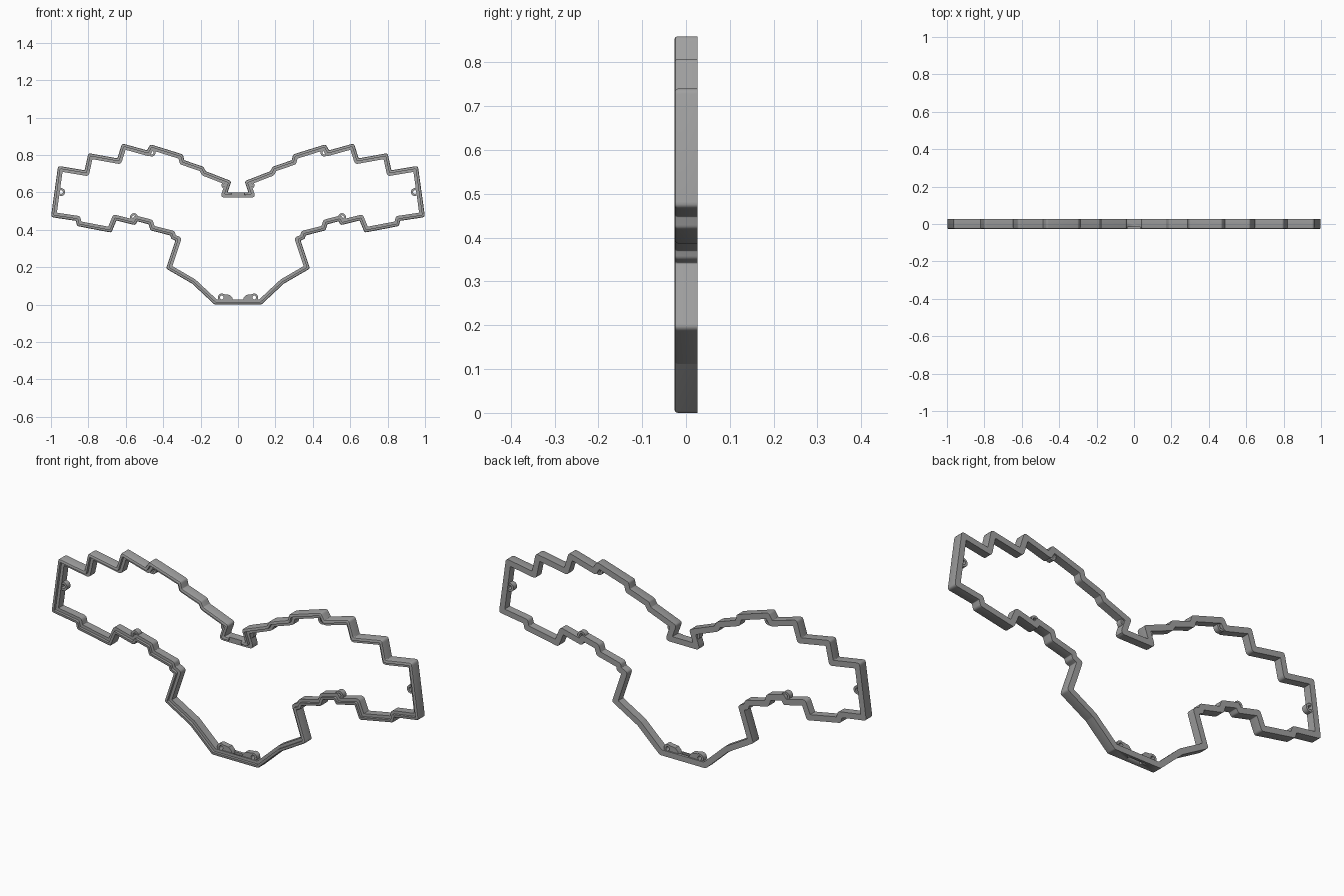
import bpy, bmesh, math
from mathutils import Vector, Matrix

cube = bpy.data.objects.get("Cube")
if cube:
    bpy.data.objects.remove(cube)

grey = bpy.data.materials.new("plain grey")
grey.use_nodes = True
colour = (0.35, 0.35, 0.35, 1)
grey.diffuse_color = colour
grey.node_tree.nodes["Principled BSDF"].inputs["Base Color"].default_value = colour

# Outer outline of the left half, bottom centre to top centre
HALF = [(.125, 0), (.245, .112), (.385, .193), (.335, .342), (.357, .352),
        (.362, .37), (.468, .397), (.479, .43), (.538, .445), (.55, .425),
        (.65, .45), (.677, .385), (.86, .42), (.867, .448), (1, .468),
        (.962, .742), (.82, .718), (.8, .81), (.645, .782), (.62, .862),
        (.487, .825), (.468, .857), (.295, .803), (.287, .772),
        (.185, .737), (.172, .713), (.035, .66), (.056, .6)]
OUTLINE = [Vector(p) for p in HALF] + [Vector((-x, z)) for x, z in reversed(HALF)]

# Wall section as (inset, y): rounded front edge, front ledge, flat back
SECTION = [(0, .026), (0, -.019), (.002, -.024), (.006, -.026), (.014, -.026),
           (.014, -.013), (.028, -.013), (.028, .026)]


def turn(a, b):
    return a.x * b.y - a.y * b.x


def inset(points, d):
    """Move every edge inwards by d with mitred corners."""
    result = []
    for i, p in enumerate(points):
        a = (p - points[i - 1]).normalized()
        b = (points[(i + 1) % len(points)] - p).normalized()
        na, nb = Vector((-a.y, a.x)), Vector((-b.y, b.x))
        result.append(p + (na + nb) * d / (1 + na.dot(nb)))
    return result


def rounded(points, d, radius=.014, steps=4):
    """Round the corners, keeping the wall thickness even."""
    result = []
    for i, p in enumerate(points):
        a, b = points[i - 1] - p, points[(i + 1) % len(points)] - p
        convex = turn(-a, b) > 0
        r = max(radius - d, .003) if convex else .004 + d * .5
        half = a.angle(b) / 2
        t = min(r / math.tan(half), .42 * a.length, .42 * b.length)
        s, e = p + a.normalized() * t, p + b.normalized() * t
        for k in range(steps + 1):
            u = k / steps
            result.append(s * (1 - u) ** 2 + p * 2 * u * (1 - u) + e * u ** 2)
    return result


def finish(bm, name, angle=30):
    bmesh.ops.recalc_face_normals(bm, faces=bm.faces)
    mesh = bpy.data.meshes.new(name)
    bm.to_mesh(mesh)
    bm.free()
    mesh.materials.append(grey)
    ob = bpy.data.objects.new(name, mesh)
    bpy.context.collection.objects.link(ob)
    bpy.ops.object.select_all(action='DESELECT')
    ob.select_set(True)
    bpy.context.view_layer.objects.active = ob
    bpy.ops.object.shade_smooth_by_angle(angle=math.radians(angle))
    return ob


def loft(name, loops, closed=True):
    """Join matching loops of 3D points into a ring or a capped solid."""
    bm = bmesh.new()
    rings = [[bm.verts.new(p) for p in loop] for loop in loops]
    n = len(rings[0])
    for j in range(len(rings) if closed else len(rings) - 1):
        a, b = rings[j], rings[(j + 1) % len(rings)]
        for i in range(n):
            k = (i + 1) % n
            bm.faces.new((a[i], a[k], b[k], b[i]))
    if not closed:
        bm.faces.new(rings[0])
        bm.faces.new(rings[-1])
    return finish(bm, name)


# Frame wall
frame = loft("frame_wall", [[(p.x, y, p.y) for p in rounded(inset(OUTLINE, d), d)]
                            for d, y in SECTION])


def cut(name, size, centre):
    bm = bmesh.new()
    bmesh.ops.create_cube(bm, size=1, matrix=Matrix.Translation(centre)
                          @ Matrix.Diagonal((*size, 1)))
    cutter = finish(bm, name)
    cutter.hide_render = True
    cutter.display_type = 'WIRE'
    cutter.hide_set(True)
    mod = frame.modifiers.new(name, 'BOOLEAN')
    mod.object = cutter
    mod.solver = 'EXACT'
    bpy.context.view_layer.objects.active = frame
    bpy.ops.object.modifier_apply(modifier=name)
    bpy.data.objects.remove(cutter)


# Slot through the bottom wall and lowered rim in the top notch
cut("bottom_slot_cutter", (.076, .02, .08), (0, .002, .01))
cut("notch_rim_cutter", (.07, .02, .05), (0, -.027, .59))


# Screw bosses with through holes
def circle(x, z, r, y, n=20):
    return [(x + r * math.cos(k * math.tau / n), y, z + r * math.sin(k * math.tau / n))
            for k in range(n)]


FRONT, BACK = -.008, .019
BOSSES = {"upper": (.462, .813), "outer": (.946, .602), "lower": (.556, .468),
          "notch": (.067, .638), "bottom": (.087, .038)}
for label, (x, z) in BOSSES.items():
    for side, s in (("left", 1), ("right", -1)):
        loft(f"{side}_{label}_screw_boss",
             [circle(s * x, z, r, y) for r, y in
              ((.021, FRONT), (.021, BACK), (.01, BACK), (.01, FRONT))])

# Sloping tabs beside the bottom bosses
TAB = [(.025, .02), (.077, .02), (.077, .056), (.045, .052), (.03, .036)]
for side, s in (("left", 1), ("right", -1)):
    loft(f"{side}_bottom_tab",
         [[(s * x, y, z) for x, z in TAB] for y in (FRONT, BACK)], closed=False)
